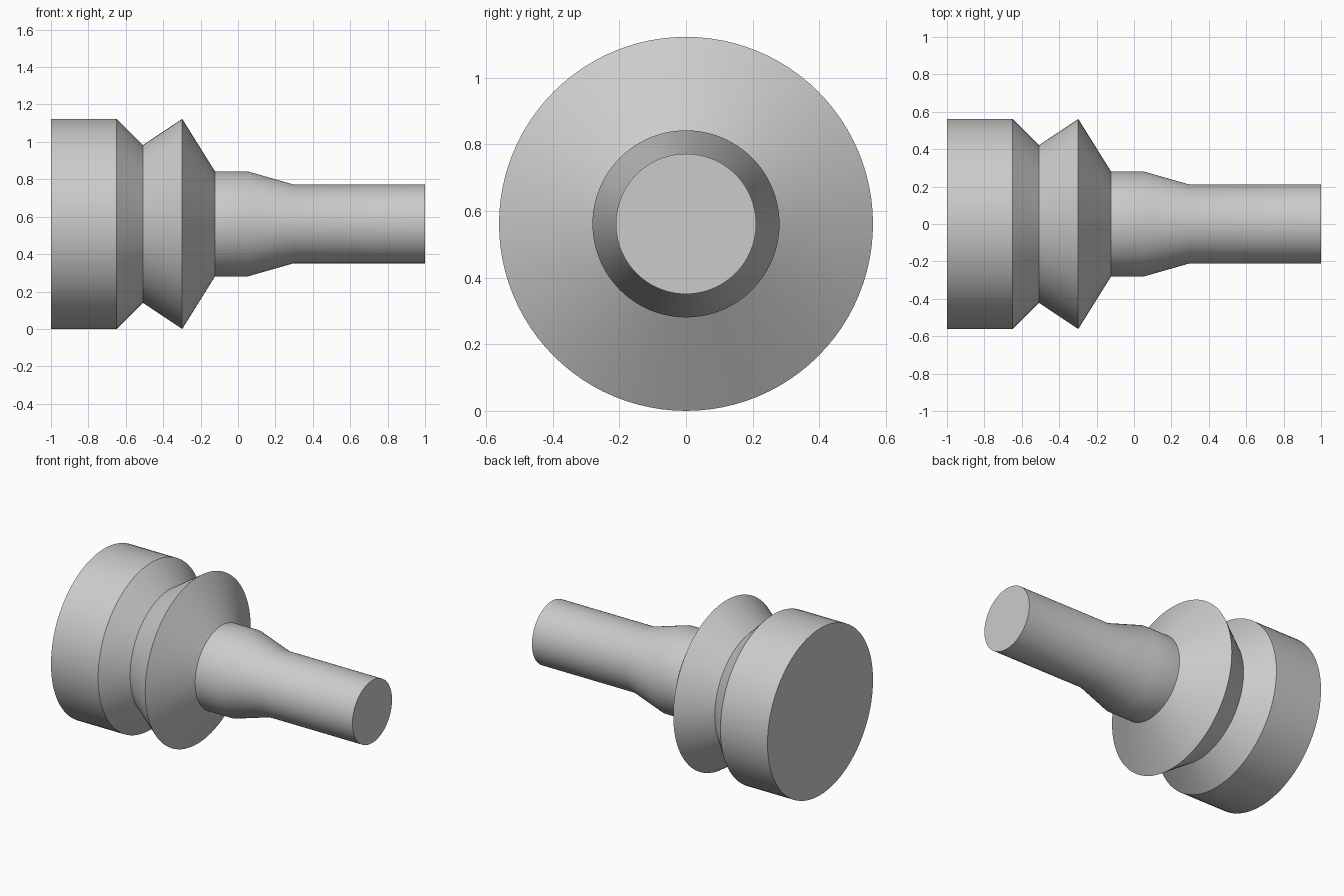
import bpy
import bmesh
import math
from mathutils import Vector

cube = bpy.data.objects.get("Cube")
if cube:
    bpy.data.objects.remove(cube, do_unlink=True)

UNIT = 2 / 14.25      # turning increment, so the overall length is 2
SEGMENTS = 96
AXIS_HEIGHT = 4 * UNIT

# Lathe profile: (length of step along the axis, radius at its end)
STEPS = [
    (0, 4),        # end face of the head
    (2.5, 4),      # head cylinder
    (1, 3),        # groove, first flank
    (1.5, 4),      # collar, widening flank
    (1.25, 2),     # collar, narrowing flank
    (1.25, 2),     # shoulder cylinder
    (1.75, 1.5),   # taper
    (5, 1.5),      # shank
]


def make_material(name, colour):
    mat = bpy.data.materials.new(name)
    mat.use_nodes = True
    mat.diffuse_color = colour
    for node in mat.node_tree.nodes:
        if node.type == 'BSDF_PRINCIPLED':
            node.inputs["Base Color"].default_value = colour
    return mat


def turned_part(name, steps, mat):
    """Revolve a stepped profile about the x axis and close both ends."""
    bm = bmesh.new()
    x = -1.0
    rings = []
    for length, radius in steps:
        x += length * UNIT
        ring = []
        for i in range(SEGMENTS):
            a = math.tau * i / SEGMENTS
            ring.append(bm.verts.new(Vector((x, radius * UNIT * math.cos(a),
                                             AXIS_HEIGHT + radius * UNIT * math.sin(a)))))
        rings.append(ring)
    for near, far in zip(rings, rings[1:]):
        for i in range(SEGMENTS):
            j = (i + 1) % SEGMENTS
            bm.faces.new((near[i], near[j], far[j], far[i]))
    bm.faces.new(rings[0])
    bm.faces.new(rings[-1])
    bmesh.ops.recalc_face_normals(bm, faces=bm.faces[:])

    mesh = bpy.data.meshes.new(name)
    bm.to_mesh(mesh)
    bm.free()
    mesh.materials.append(mat)
    obj = bpy.data.objects.new(name, mesh)
    bpy.context.collection.objects.link(obj)

    bpy.ops.object.select_all(action='DESELECT')
    obj.select_set(True)
    bpy.context.view_layer.objects.active = obj
    bpy.ops.object.shade_smooth_by_angle(angle=math.radians(30))
    return obj


grey = make_material("light_grey", (0.6, 0.6, 0.6, 1))
turned_part("turned_shaft", STEPS, grey)
